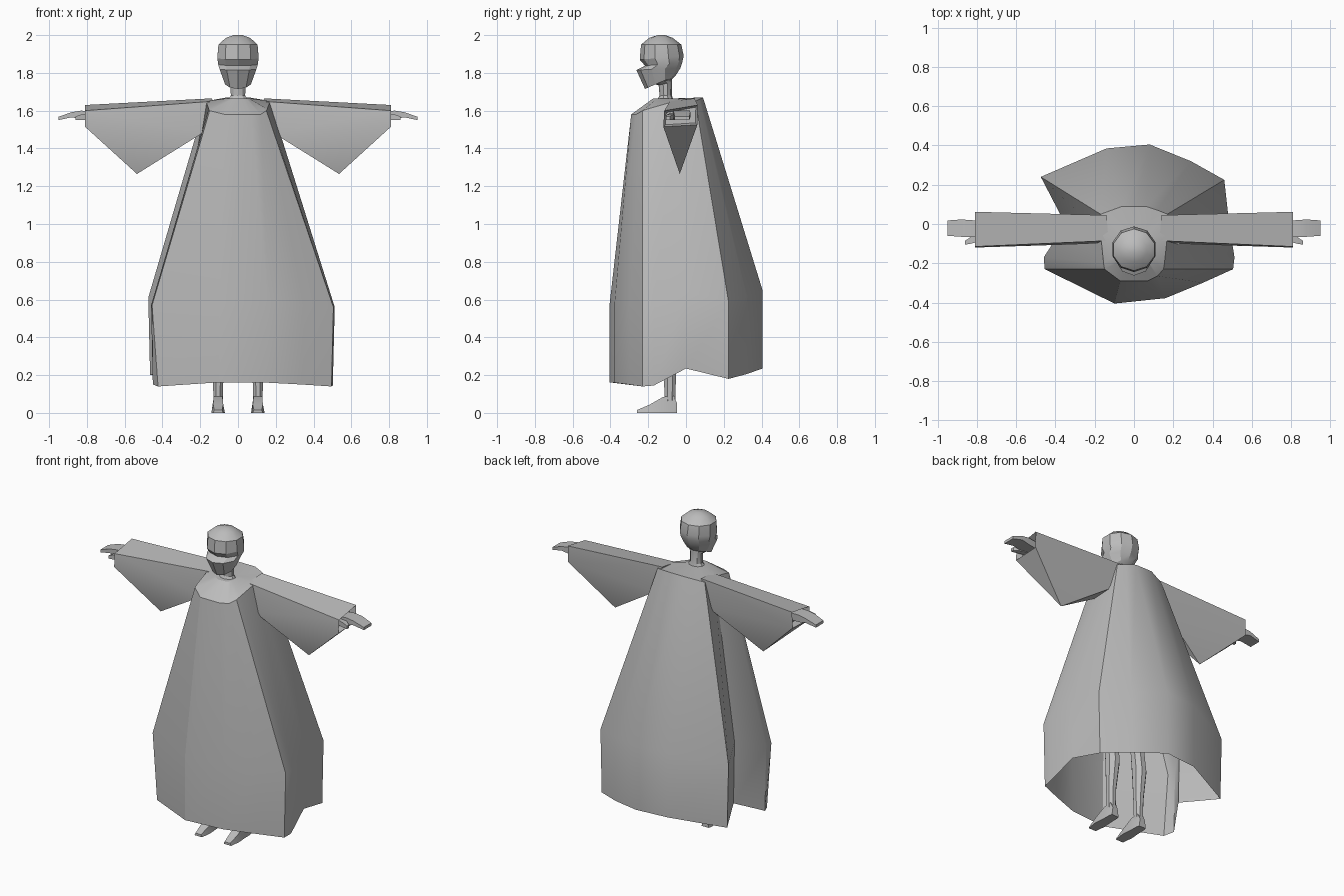
import bpy, bmesh, math
from mathutils import Vector

if "Cube" in bpy.data.objects:
    bpy.data.objects.remove(bpy.data.objects["Cube"])

grey = bpy.data.materials.new("plain_grey")
grey.diffuse_color = (0.5, 0.5, 0.5, 1)
grey.use_nodes = True
grey.node_tree.nodes["Principled BSDF"].inputs["Base Color"].default_value = grey.diffuse_color


def finish(name, bm):
    bmesh.ops.recalc_face_normals(bm, faces=bm.faces)
    me = bpy.data.meshes.new(name)
    bm.to_mesh(me)
    bm.free()
    ob = bpy.data.objects.new(name, me)
    bpy.context.collection.objects.link(ob)
    me.materials.append(grey)
    bpy.ops.object.select_all(action='DESELECT')
    ob.select_set(True)
    bpy.context.view_layer.objects.active = ob
    bpy.ops.object.shade_smooth_by_angle(angle=math.radians(28))
    return ob


def loft(name, rings, cap_start=True, cap_end=True):
    """Skin a row of equal-length rings."""
    bm = bmesh.new()
    vs = [[bm.verts.new(p) for p in r] for r in rings]
    n = len(vs[0])
    for a, b in zip(vs, vs[1:]):
        for i in range(n):
            j = (i + 1) % n
            bm.faces.new((a[i], a[j], b[j], b[i]))
    if cap_start:
        bm.faces.new(vs[0])
    if cap_end:
        bm.faces.new(vs[-1])
    return finish(name, bm)


# Robe: front and back panels with a fold on each side, open at the hem
top = [(-.15, -.23, 1.60), (-.07, -.29, 1.58), (.07, -.29, 1.58), (.12, -.265, 1.58),
       (.15, -.23, 1.60), (.155, -.20, 1.61), (.17, -.06, 1.65), (.17, .05, 1.65),
       (.12, .07, 1.66), (.06, .09, 1.67), (-.06, .09, 1.67), (-.17, .05, 1.65),
       (-.17, -.05, 1.65), (-.155, -.20, 1.61)]
mid = [(-.455, -.23, .57), (-.10, -.405, .57), (.16, -.378, .58), (.35, -.30, .57),
       (.505, -.23, .56), (.512, -.17, .56), (.485, 0, .64), (.46, .225, .59),
       (.29, .32, .62), (.08, .405, .65), (-.14, .385, .65), (-.475, .24, .61),
       (-.35, 0, .64), (-.46, -.17, .57)]
hem_z = [.14, .162, .16, .15, .14, .145, .235, .18, .205, .235, .235, .20, .235, .15]
hem = [(x * (.93 if i == 0 else .98), y, z) for i, ((x, y, _), z) in enumerate(zip(mid, hem_z))]
# neckline ring follows the direction of each top point
c = Vector((0, -.11, 1.66))
collar = []
for p in top:
    d = Vector((p[0], p[1] + .11, 0)).normalized() * .068
    collar.append((c.x + d.x, c.y + d.y, 1.665))
loft("robe", [hem, mid, top, collar], False, True)

# Head and neck: (front z, front y, back z, back y, half width)
head_rows = [(1.64, -.16, 1.64, -.06, .07), (1.68, -.14, 1.68, -.075, .04),
             (1.735, -.145, 1.75, -.075, .042), (1.745, -.19, 1.765, -.075, .06),
             (1.715, -.217, 1.785, -.055, .072), (1.815, -.263, 1.825, -.03, .102),
             (1.838, -.217, 1.855, -.02, .11), (1.87, -.245, 1.89, -.012, .115),
             (1.95, -.238, 1.95, -.025, .109), (1.985, -.195, 1.985, -.07, .068),
             (2.0, -.15, 2.0, -.11, .025)]
rings = []
for zf, yf, zb, yb, w in head_rows:
    ring = []
    for k in range(10):
        a = math.tau * k / 10
        t = (1 - math.cos(a)) / 2      # 0 at the face, 1 at the back
        ring.append((w * math.sin(a), yf + (yb - yf) * t, zf + (zb - zf) * t))
    rings.append(ring)
loft("head", rings)


def oval(cx, cy, cz, rx, ry, n=8):
    return [(cx + rx * math.cos(math.tau * (k + .5) / n),
             cy + ry * math.sin(math.tau * (k + .5) / n), cz) for k in range(n)]


for s, side in ((-1, "left"), (1, "right")):
    # Sleeve: box arm with a hanging point below and a recessed cuff
    bm = bmesh.new()
    V = lambda x, y, z: bm.verts.new((s * x, y, z))
    inner = [V(.13, -.085, 1.65), V(.14, .045, 1.665), V(.19, .045, 1.49), V(.19, -.10, 1.48)]
    outer = [V(.81, -.115, 1.60), V(.81, .062, 1.63), V(.81, .06, 1.525), V(.81, -.12, 1.515)]
    for i in range(4):
        j = (i + 1) % 4
        if i != 2:
            bm.faces.new((inner[i], inner[j], outer[j], outer[i]))
    tip = V(.535, -.033, 1.265)
    a, b = inner[2], inner[3]
    for p, q in ((a, b), (b, outer[3]), (outer[3], outer[2]), (outer[2], a)):
        bm.faces.new((p, q, tip))
    bm.faces.new(inner)
    cuff = bm.faces.new(outer)
    bmesh.ops.recalc_face_normals(bm, faces=bm.faces)
    bmesh.ops.inset_region(bm, faces=[cuff], thickness=.015)
    bmesh.ops.translate(bm, verts=cuff.verts, vec=(-.04 * s, 0, 0))
    finish(side + "_sleeve", bm)

    # Hand and thumb: tapering boxes, (x, y low, y high, z low, z high)
    for name, rows in (
        ("hand", ((.74, -.07, .01, 1.55, 1.595), (.83, -.065, .02, 1.555, 1.60),
                  (.88, -.065, .023, 1.565, 1.592), (.95, -.06, .018, 1.55, 1.568))),
        ("thumb", ((.77, -.085, -.05, 1.55, 1.585), (.83, -.10, -.065, 1.55, 1.58),
                   (.86, -.105, -.085, 1.55, 1.57)))):
        loft(side + "_" + name, [[(s * x, y0, z0), (s * x, y1, z0), (s * x, y1, z1),
                                  (s * x, y0, z1)] for x, y0, y1, z0, z1 in rows])

    # Leg: hip, knee, calf, ankle
    loft(side + "_leg", [oval(s * x, y, z, rx, ry) for x, y, z, rx, ry in (
        (.085, -.07, 1.0, .075, .085), (.095, -.08, .75, .06, .065),
        (.10, -.09, .55, .042, .045), (.103, -.075, .38, .042, .05),
        (.105, -.085, .2, .03, .035), (.105, -.085, .06, .027, .03))])

    # Foot: sections from heel to toe (y, half width, height)
    loft(side + "_foot", [[(s * .105 - w, y, 0), (s * .105 + w, y, 0),
                           (s * .105 + w * .75, y, h), (s * .105 - w * .75, y, h)]
                          for y, w, h in ((-.047, .025, .05), (-.065, .03, .09),
                                          (-.12, .031, .085), (-.19, .036, .045),
                                          (-.26, .027, .015))])
